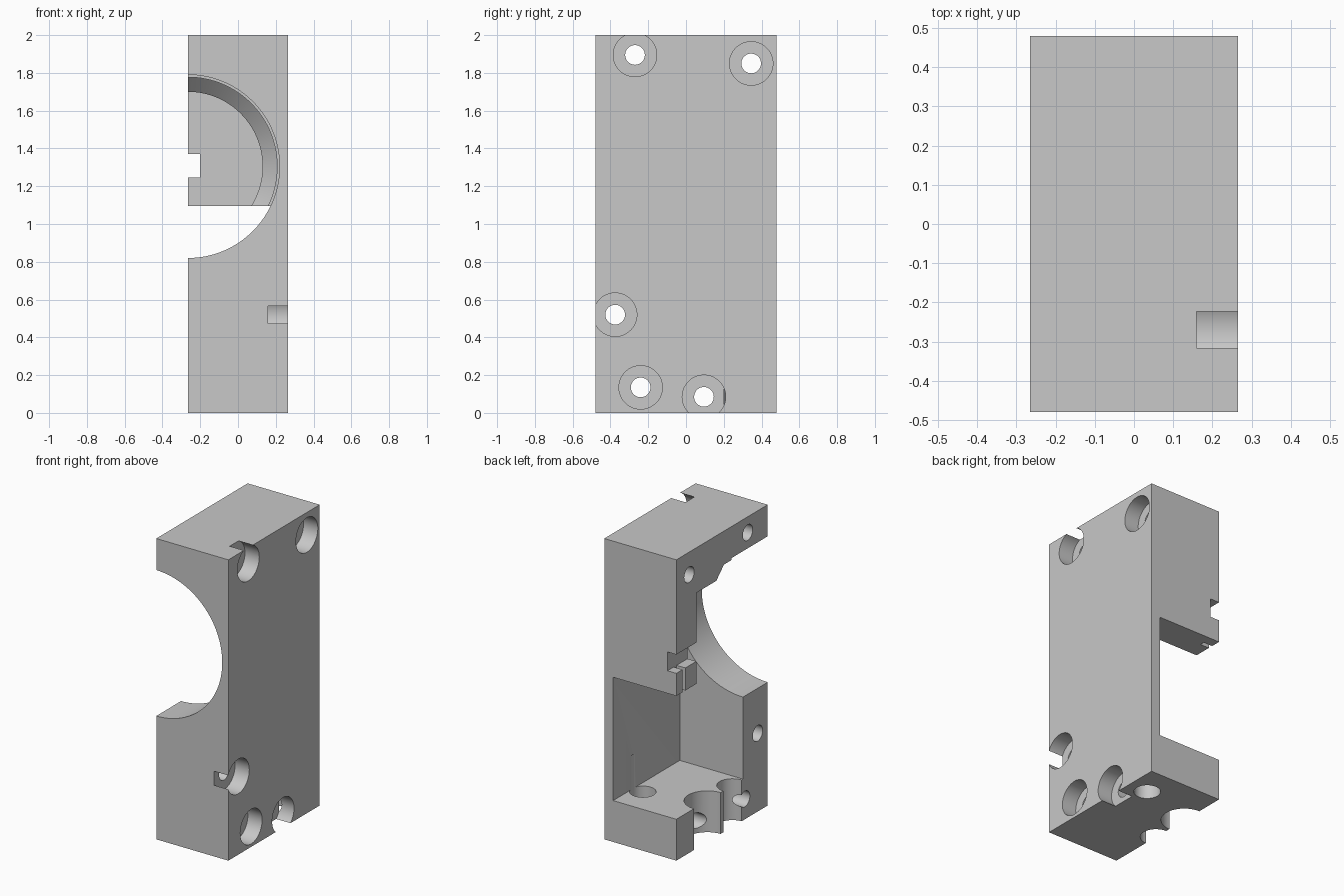
import bpy, bmesh
from math import pi
from mathutils import Matrix, Vector

cube = bpy.data.objects.get("Cube")
if cube:
    bpy.data.objects.remove(cube, do_unlink=True)

SPLIT = -0.265            # open parting face of the half housing
HALF_DEPTH = 0.48

grey = bpy.data.materials.new("plain_grey")
grey.use_nodes = True
colour = (0.58, 0.58, 0.58, 1)
grey.diffuse_color = colour
grey.node_tree.nodes["Principled BSDF"].inputs["Base Color"].default_value = colour


def make_object(name, bm):
    bmesh.ops.recalc_face_normals(bm, faces=bm.faces)
    mesh = bpy.data.meshes.new(name)
    bm.to_mesh(mesh)
    bm.free()
    mesh.materials.append(grey)
    obj = bpy.data.objects.new(name, mesh)
    bpy.context.collection.objects.link(obj)
    return obj


def box(name, low, high):
    low, high = Vector(low), Vector(high)
    bm = bmesh.new()
    bmesh.ops.create_cube(bm, size=1)
    bmesh.ops.scale(bm, vec=high - low, verts=bm.verts)
    bmesh.ops.translate(bm, vec=(low + high) / 2, verts=bm.verts)
    return make_object(name, bm)


def cylinder(name, start, end, radius):
    start, end = Vector(start), Vector(end)
    axis = end - start
    turn = axis.to_track_quat('Z', 'Y').to_matrix().to_4x4()
    bm = bmesh.new()
    bmesh.ops.create_cone(bm, cap_ends=True, segments=64, radius1=radius,
                          radius2=radius, depth=axis.length,
                          matrix=Matrix.Translation((start + end) / 2) @ turn)
    return make_object(name, bm)


def lathe(name, profile, x, z):
    """Spin (y, radius) points around an axis running front to back."""
    bm = bmesh.new()
    verts = [bm.verts.new((x, y, z + r)) for y, r in profile]
    edges = [bm.edges.new(pair) for pair in zip(verts, verts[1:])]
    bmesh.ops.spin(bm, geom=verts + edges, cent=(x, 0, z), axis=(0, 1, 0),
                   angle=2 * pi, steps=128)
    bmesh.ops.remove_doubles(bm, verts=bm.verts, dist=0.0001)
    return make_object(name, bm)


def cut(target, cutter):
    cutter.hide_render = True
    mod = target.modifiers.new("cut", 'BOOLEAN')
    mod.operation = 'DIFFERENCE'
    mod.solver = 'EXACT'
    mod.object = cutter
    bpy.context.view_layer.objects.active = target
    bpy.ops.object.modifier_apply(modifier=mod.name)
    bpy.data.objects.remove(cutter, do_unlink=True)


# Solid block
housing = box("half_housing", (SPLIT, -HALF_DEPTH, 0), (-SPLIT, HALF_DEPTH, 2))

# Stepped round bore with a conical shoulder
cut(housing, lathe("bore", [(-0.6, 0), (-0.6, 0.485), (-0.1, 0.485), (-0.1, 0.472),
                            (-0.02, 0.472), (0.06, 0.395), (0.27, 0.395), (0.27, 0)],
                   SPLIT, 1.305))

# Rear cavity, open at the back and at the parting face
cut(housing, box("cavity", (-0.5, -0.22, 0.275), (0.2, 0.7, 1.095)))

# Notch through the rear wall and the thin slot beneath it
cut(housing, box("wall_notch", (-0.4, 0.2, 1.245), (-0.2, 0.6, 1.37)))
cut(housing, box("wall_slot", (-0.4, 0.385, 1.0), (-0.2, 0.415, 1.3)))

# Vertical passages through the floor
cut(housing, cylinder("floor_hole", (0.126, 0.273, -0.2), (0.126, 0.273, 0.5), 0.08))
for y, radius in [(0.155, 0.14), (-0.11, 0.095)]:
    cut(housing, cylinder("half_hole", (SPLIT, y, -0.2), (SPLIT, y, 0.4), radius))

# Counterbored screw holes
for y, z in [(-0.27, 1.895), (0.345, 1.85), (-0.375, 0.52), (-0.24, 0.135), (0.095, 0.085)]:
    cut(housing, cylinder("screw_hole", (-0.5, y, z), (0.5, y, z), 0.052))
    cut(housing, cylinder("screw_head", (0.16, y, z), (0.5, y, z), 0.115))

bpy.ops.object.select_all(action='DESELECT')
housing.select_set(True)
bpy.context.view_layer.objects.active = housing
bpy.ops.object.shade_smooth_by_angle(angle=pi / 6)
